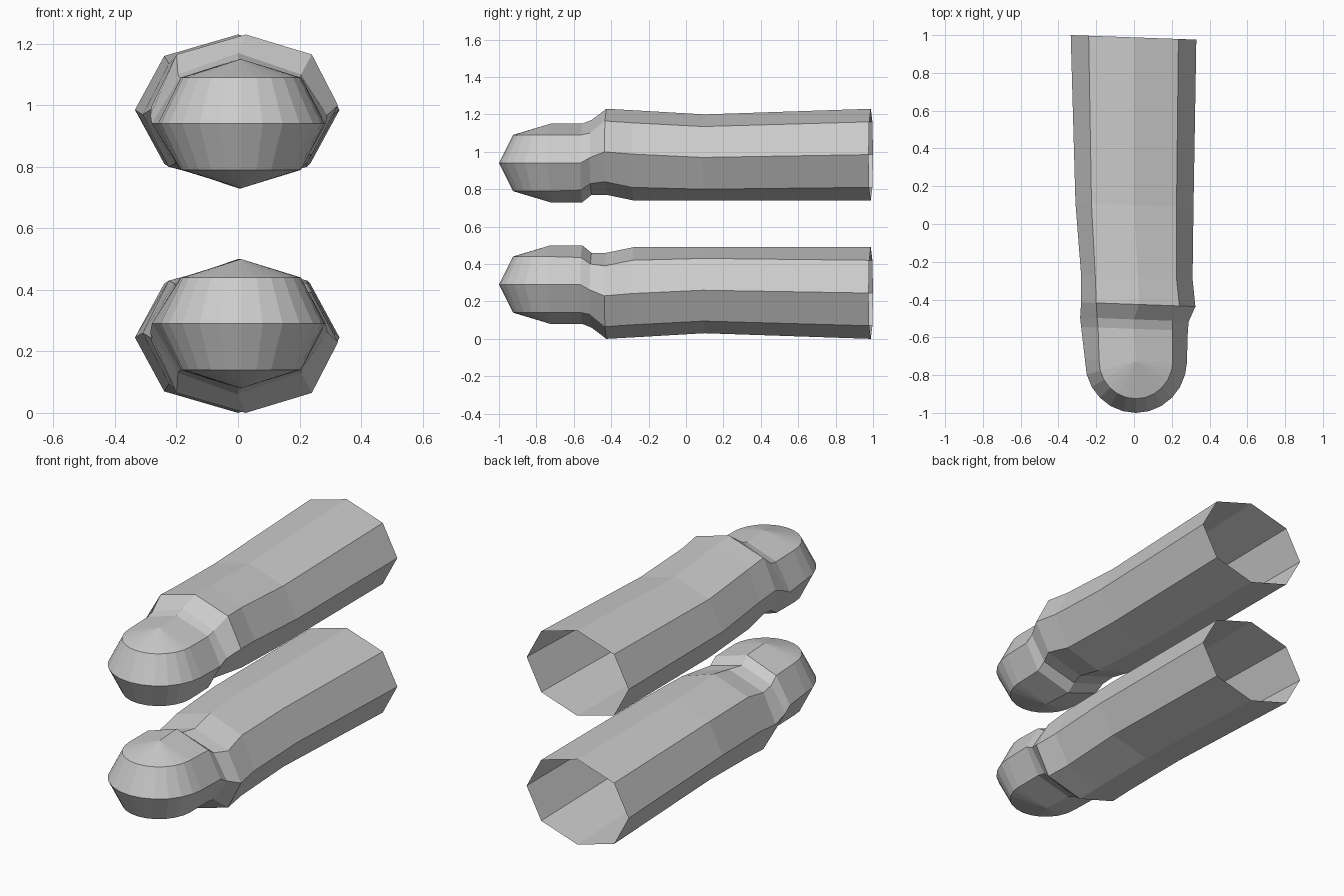
import bpy, bmesh, math

if "Cube" in bpy.data.objects:
    bpy.data.objects.remove(bpy.data.objects["Cube"])

# Stations from nose to open end:
# y, heights (top, shoulder, mid, low shoulder, bottom), ridge x, left/right mid x, left/right shoulder x
STATIONS = [
    (-0.725, (1.15, 1.09, 0.94, 0.79, 0.73), 0.01, -0.26, 0.28, -0.185, 0.205),
    (-0.555, (1.15, 1.09, 0.94, 0.795, 0.73), 0.0, -0.28, 0.285, -0.19, 0.205),
    (-0.505, (1.17, 1.10, 0.968, 0.83, 0.77), 0.0, -0.285, 0.29, -0.195, 0.205),
    (-0.425, (1.23, 1.165, 1.0, 0.84, 0.77), 0.025, -0.28, 0.325, -0.2, 0.24),
    (-0.28, (1.222, 1.155, 0.988, 0.81, 0.74), 0.02, -0.28, 0.31, -0.205, 0.225),
    (0.1, (1.20, 1.135, 0.97, 0.80, 0.74), 0.0, -0.31, 0.315, -0.225, 0.225),
    (0.988, (1.23, 1.16, 0.985, 0.81, 0.74), 0.0, -0.335, 0.33, -0.24, 0.235),
]
SKEW = -0.036      # every ring leans slightly
ARC_STEPS = 12
HEIGHT = 1.23


def ring(station):
    y, (t, s, m, l, b), rx, lm, rm, ls, rs = station
    pts = [(rx, t), (rs, s), (rm, m), (rs, l), (rx, b), (ls, l), (lm, m), (ls, s)]
    return [(x, y + SKEW * x, z) for x, z in pts]


def build(name, flip):
    bm = bmesh.new()

    def vert(p):
        x, y, z = p
        return bm.verts.new((x, y, HEIGHT - z if flip else z))

    # Octagonal tube, open at the back
    rings = [[vert(p) for p in ring(s)] for s in STATIONS]
    for a, b in zip(rings, rings[1:]):
        for i in range(8):
            j = (i + 1) % 8
            bm.faces.new((a[i], a[j], b[j], b[i]))

    # Rounded nose: half a turn from the left side to the right side
    first = rings[0]
    y0, heights = STATIONS[0][:2]
    columns = [[first[7], first[6], first[5]]]
    for k in range(1, ARC_STEPS):
        ang = math.pi + math.pi * k / ARC_STEPS
        columns.append([vert((0.01 + r * math.cos(ang),
                              y0 + (r + 0.005) * math.sin(ang), heights[h]))
                        for r, h in ((0.195, 1), (0.27, 2), (0.195, 3))])
    columns.append([first[1], first[2], first[3]])
    for a, b in zip(columns, columns[1:]):
        bm.faces.new((first[0], a[0], b[0]))
        bm.faces.new((a[0], a[1], b[1], b[0]))
        bm.faces.new((a[1], a[2], b[2], b[1]))
        bm.faces.new((a[2], first[4], b[2]))

    bmesh.ops.recalc_face_normals(bm, faces=bm.faces[:])
    mesh = bpy.data.meshes.new(name)
    bm.to_mesh(mesh)
    bm.free()
    # An open shell should still face outwards
    nose = min(mesh.polygons, key=lambda p: p.center.y)
    if nose.normal.y > 0:
        mesh.flip_normals()
    bpy.context.collection.objects.link(bpy.data.objects.new(name, mesh))


build("upper_tube", False)
build("lower_tube", True)
